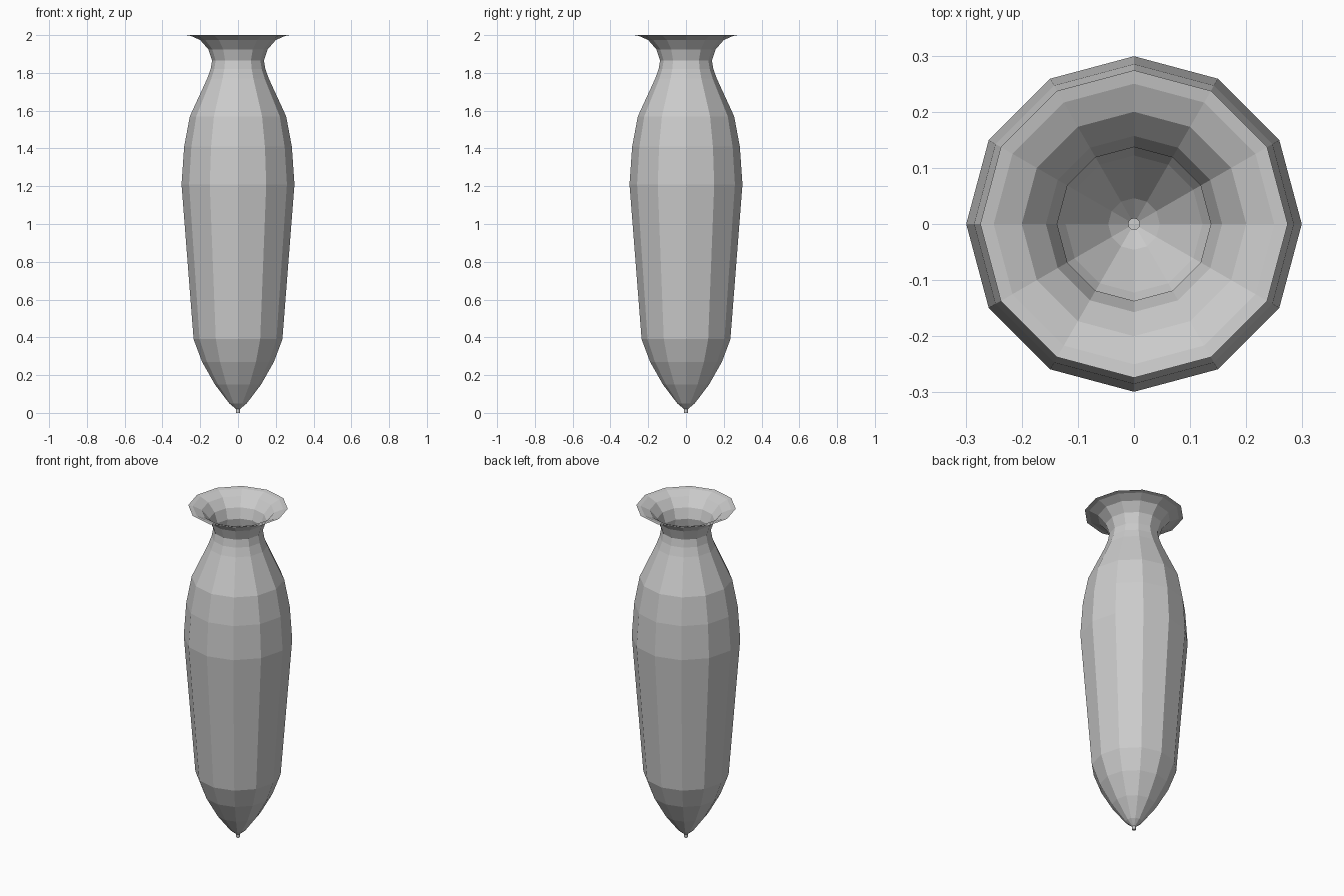
import bpy, bmesh, math

if "Cube" in bpy.data.objects:
    bpy.data.objects.remove(bpy.data.objects["Cube"])

SIDES = 12

# Thin-walled vase profile: (radius, height) from the pointed foot to the flared lip
profile = [
    (0.010, 0.00), (0.010, 0.02), (0.046, 0.05), (0.122, 0.15), (0.190, 0.27),
    (0.235, 0.39), (0.299, 1.21), (0.285, 1.41), (0.255, 1.57), (0.163, 1.77),
    (0.145, 1.82), (0.137, 1.865), (0.157, 1.925), (0.200, 1.974),
    (0.250, 1.996), (0.274, 2.00),
]


def lathe(name, points, sides):
    bm = bmesh.new()
    rings = []
    for r, z in points:
        rings.append([bm.verts.new((r * math.cos(2 * math.pi * i / sides),
                                    r * math.sin(2 * math.pi * i / sides), z))
                      for i in range(sides)])
    for low, high in zip(rings, rings[1:]):
        for i in range(sides):
            j = (i + 1) % sides
            bm.faces.new((low[i], low[j], high[j], high[i]))
    # closed foot, open mouth
    bm.faces.new(rings[0][::-1])
    mesh = bpy.data.meshes.new(name)
    bm.to_mesh(mesh)
    bm.free()
    obj = bpy.data.objects.new(name, mesh)
    bpy.context.collection.objects.link(obj)
    return obj


# Faceted vase body
lathe("vase_body", profile, SIDES)
